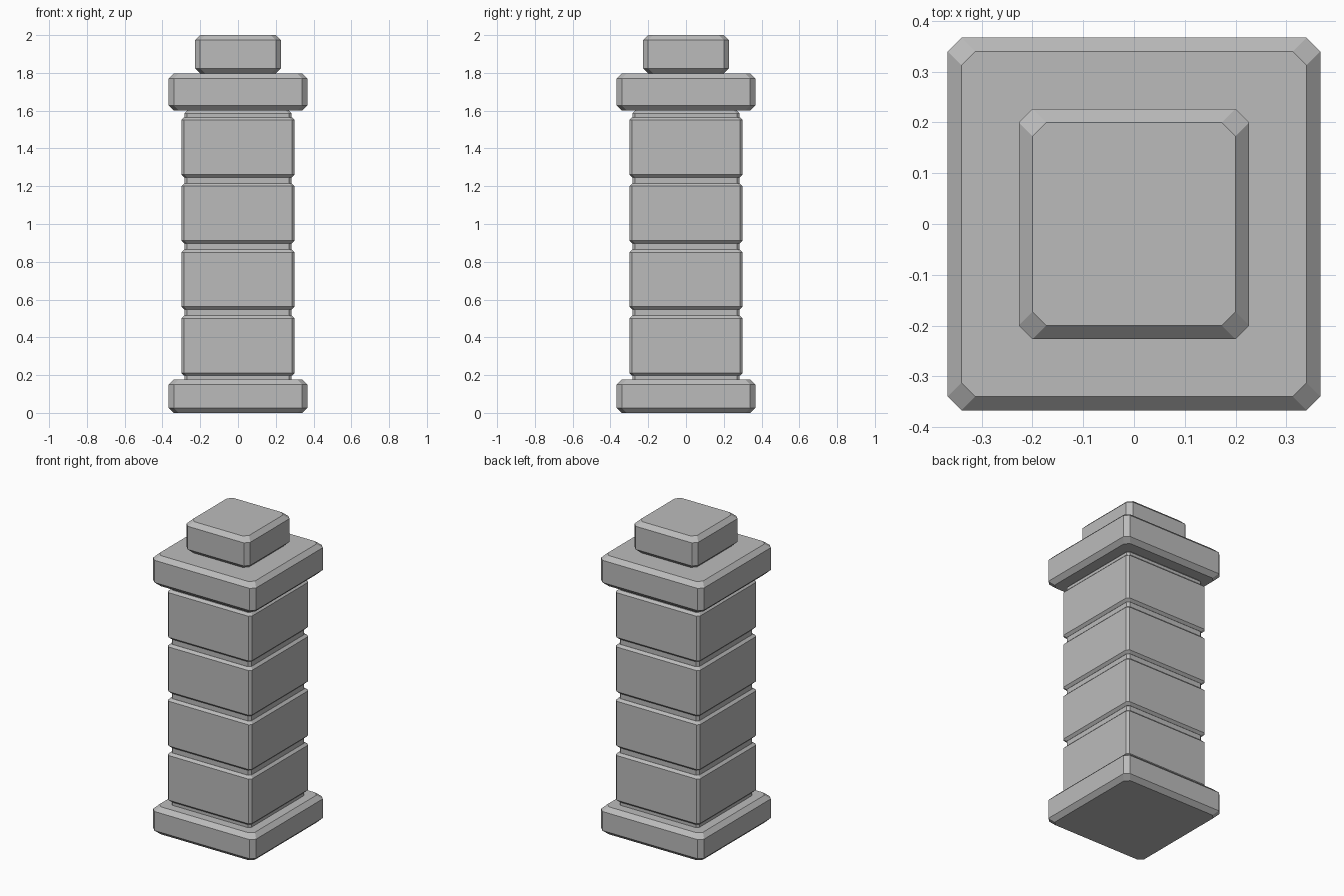
import bpy
import bmesh

cube = bpy.data.objects.get("Cube")
if cube:
    bpy.data.objects.remove(cube, do_unlink=True)

stone = bpy.data.materials.new("grey_stone")
stone.use_nodes = True
colour = (0.5, 0.5, 0.5, 1.0)
stone.diffuse_color = colour
stone.node_tree.nodes["Principled BSDF"].inputs["Base Color"].default_value = colour


def ring(bm, half, cut, z):
    """Square outline with its four corners cut off."""
    a, b = half, half - cut
    outline = [(a, -b), (a, b), (b, a), (-b, a), (-a, b), (-a, -b), (-b, -a), (b, -a)]
    return [bm.verts.new((x, y, z)) for x, y in outline]


def chamfered_block(name, half, bottom, top, cut):
    """Square block with every edge chamfered."""
    bm = bmesh.new()
    rings = [ring(bm, half - cut, cut, bottom), ring(bm, half, cut, bottom + cut),
             ring(bm, half, cut, top - cut), ring(bm, half - cut, cut, top)]
    for low, high in zip(rings, rings[1:]):
        for i in range(len(low)):
            j = (i + 1) % len(low)
            bm.faces.new((low[i], low[j], high[j], high[i]))
    bm.faces.new(rings[0][::-1])
    bm.faces.new(rings[-1])
    mesh = bpy.data.meshes.new(name)
    bm.to_mesh(mesh)
    bm.free()
    mesh.materials.append(stone)
    obj = bpy.data.objects.new(name, mesh)
    bpy.context.collection.objects.link(obj)
    return obj


# Plinth, recessed core, cap slab and top block
chamfered_block("base_slab", 0.367, 0.0, 0.177, 0.027)
chamfered_block("core", 0.284, 0.15, 1.6, 0.015)
chamfered_block("cap_slab", 0.367, 1.6, 1.797, 0.027)
chamfered_block("top_block", 0.227, 1.797, 2.0, 0.027)

# Four stacked shaft blocks separated by grooves
for i in range(4):
    bottom = 0.197 + 0.35 * i
    chamfered_block(f"shaft_block_{i + 1}", 0.3, bottom, bottom + 0.318, 0.015)
